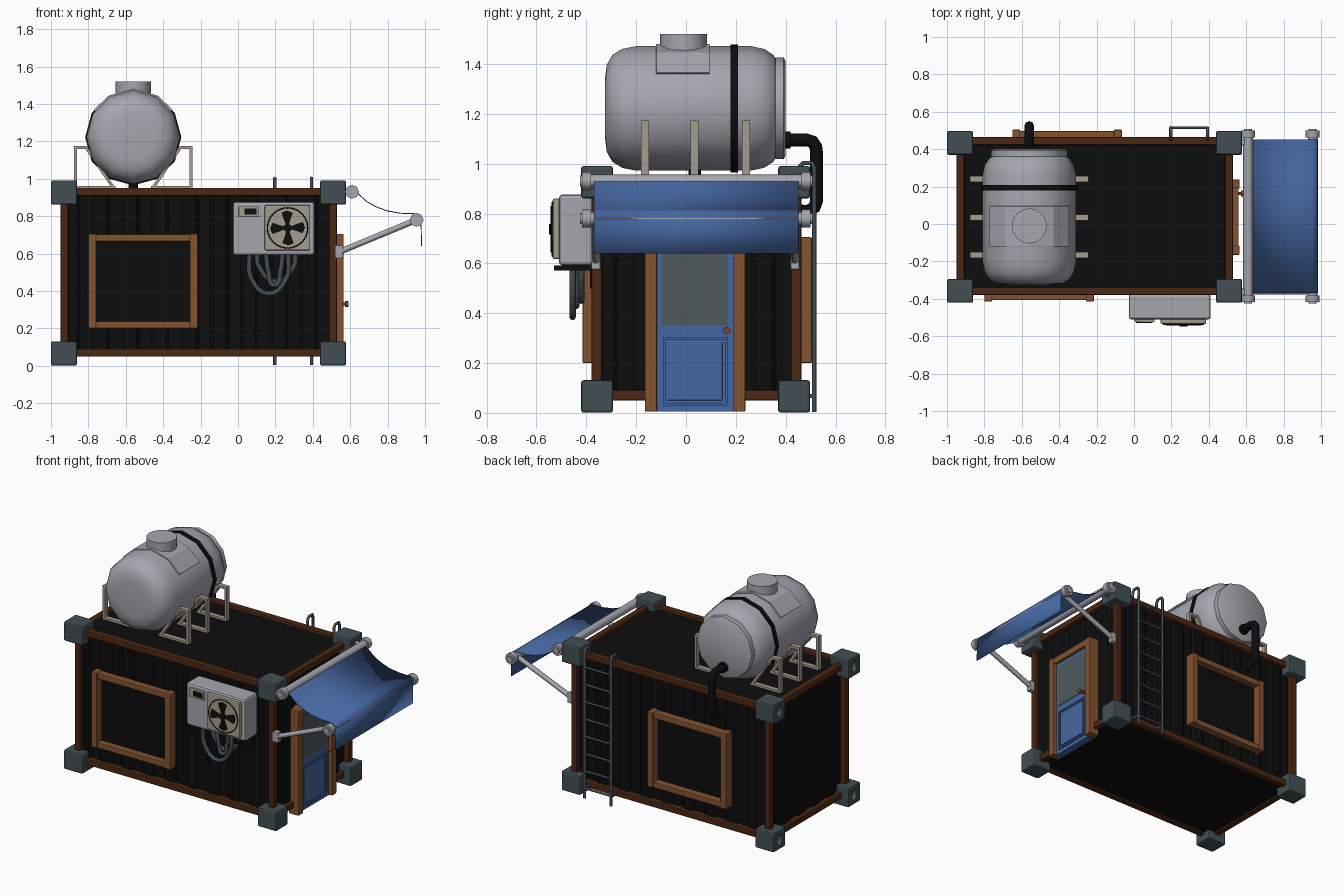
import bpy, bmesh, math
from mathutils import Vector

if "Cube" in bpy.data.objects:
    bpy.data.objects.remove(bpy.data.objects["Cube"])


def mat(name, r, g, b):
    m = bpy.data.materials.new(name)
    m.diffuse_color = (r, g, b, 1)
    m.use_nodes = True
    m.node_tree.nodes["Principled BSDF"].inputs["Base Color"].default_value = m.diffuse_color
    return m


BLACK = mat("black", .004, .004, .004)
RUST = mat("rust brown", .07, .02, .006)
WOOD = mat("wood brown", .23, .085, .03)
STEEL = mat("dark steel", .055, .078, .09)
BLUE = mat("blue", .06, .135, .36)
GREY = mat("light grey", .38, .38, .43)
BEIGE = mat("beige", .37, .34, .27)
GLASS = mat("grey glass", .075, .1, .11)
COPPER = mat("copper", .2, .06, .02)


def finish(name, bm, m, smooth=None, bevel=0):
    bmesh.ops.recalc_face_normals(bm, faces=bm.faces[:])
    me = bpy.data.meshes.new(name)
    bm.to_mesh(me)
    bm.free()
    o = bpy.data.objects.new(name, me)
    bpy.context.collection.objects.link(o)
    me.materials.append(m)
    if bevel:
        b = o.modifiers.new("bevel", "BEVEL")
        b.width, b.segments = bevel, 2
    if smooth:
        bpy.ops.object.select_all(action="DESELECT")
        bpy.context.view_layer.objects.active = o
        o.select_set(True)
        bpy.ops.object.shade_smooth_by_angle(angle=math.radians(smooth))
    return o


def box(name, m, x0, x1, y0, y1, z0, z1, bevel=0):
    bm = bmesh.new()
    bmesh.ops.create_cube(bm, size=1)
    for v in bm.verts:
        v.co = Vector(((x0 + x1) / 2 + v.co.x * (x1 - x0), (y0 + y1) / 2 + v.co.y * (y1 - y0),
                       (z0 + z1) / 2 + v.co.z * (z1 - z0)))
    return finish(name, bm, m, None, bevel)


def rod(name, m, a, b, r, n=12, scale=1):
    a, b = Vector(a), Vector(b)
    bm = bmesh.new()
    bmesh.ops.create_cone(bm, cap_ends=True, segments=n, radius1=r, radius2=r, depth=(b - a).length)
    for v in bm.verts:
        v.co.x *= scale
    q = (b - a).to_track_quat("Z", "Y")
    for v in bm.verts:
        v.co = q @ v.co + (a + b) / 2
    return finish(name, bm, m, 50 if n > 6 else None)


def prism(name, m, pts, d, bevel=0):
    """closed 3D polygon pushed along vector d"""
    bm = bmesh.new()
    f = bm.faces.new([bm.verts.new(p) for p in pts])
    r = bmesh.ops.extrude_face_region(bm, geom=[f])
    bmesh.ops.translate(bm, vec=d, verts=[v for v in r["geom"] if isinstance(v, bmesh.types.BMVert)])
    return finish(name, bm, m, None, bevel)


def tube(name, m, pts, r, smooth=True):
    c = bpy.data.curves.new(name, "CURVE")
    c.dimensions, c.bevel_depth, c.bevel_resolution, c.use_fill_caps = "3D", r, 2, True
    if smooth:
        s = c.splines.new("BEZIER")
        s.bezier_points.add(len(pts) - 1)
        for p, q in zip(s.bezier_points, pts):
            p.co, p.handle_left_type, p.handle_right_type = q, "AUTO", "AUTO"
        s.resolution_u = 6
    else:
        s = c.splines.new("POLY")
        s.points.add(len(pts) - 1)
        for p, q in zip(s.points, pts):
            p.co = (*q, 1)
    o = bpy.data.objects.new(name, c)
    bpy.context.collection.objects.link(o)
    c.materials.append(m)
    bpy.ops.object.select_all(action="DESELECT")
    bpy.context.view_layer.objects.active = o
    o.select_set(True)
    bpy.ops.object.convert(target="MESH")


# corrugated container shell
X0, X1, Y0, Y1, CY = -.925, .505, -.355, .44, .042
plan = []
for a, b, n, k in (((X0, Y0), (X1, Y0), (0, 1), 9), ((X1, Y0), (X1, Y1), (-1, 0), 5),
                   ((X1, Y1), (X0, Y1), (0, -1), 9), ((X0, Y1), (X0, Y0), (1, 0), 5)):
    for i in range(k):
        for t, d in ((0, 0), (.4, 0), (.5, .014), (.9, .014)):
            u = (i + t) / k
            plan.append((a[0] + (b[0] - a[0]) * u + n[0] * d, a[1] + (b[1] - a[1]) * u + n[1] * d, .06))
prism("container_shell", BLACK, plan, (0, 0, .87))

# frame beams and corner fittings
for y in (-.358, .443):
    for z in (.07, .93):
        box("long_beam", RUST, -.93, .52, y - .021, y + .021, z - .021, z + .021, .006)
    for x in (-.928, .508):
        box("corner_post", RUST, x - .021, x + .021, y - .021, y + .021, .05, .95, .006)
for x in (-.928, .508):
    for z in (.07, .93):
        box("cross_beam", RUST, x - .021, x + .021, -.37, .455, z - .021, z + .021, .006)
    s = 1 if x > 0 else -1
    for y in (-.357, .434):
        for z in (.066, .926):
            c = box("corner_fitting", STEEL, x - .07, x + .07, y - .064, y + .064, z - .065, z + .065, .01)
            if x < 0:
                c.location.x = -.002
            h = rod("fitting_hole_cutter", STEEL, (x + s * .04, y, z), (x + s * .1, y, z), .037, 16, .7)
            h.hide_render = True
            h.hide_set(True)
            bo = c.modifiers.new("hole", "BOOLEAN")
            bo.object, bo.operation, bo.solver = h, "DIFFERENCE", "EXACT"

# windows
for x0, ya, yb in ((-.80, -.415, -.35), (-.65, .435, .505)):
    x1 = x0 + .585
    for xa in (x0, x1 - .042):
        box("window_side", WOOD, xa, xa + .042, ya, yb, .2, .705, .005)
    for za in (.2, .665):
        box("window_rail", WOOD, x0 + .04, x1 - .04, ya + .008, yb - .008, za, za + .038, .005)
    yc = -.362 if ya < 0 else .447
    box("window_pane", BLACK, x0 + .03, x1 - .03, yc - .004, yc + .004, .22, .68)

# door
for y in (-.165, .19):
    box("door_jamb", WOOD, .49, .565, y, y + .048, .005, .705, .005)
box("door_head", WOOD, .49, .56, -.12, .195, .66, .705, .005)
box("door_leaf", BLUE, .49, .54, -.118, .191, .005, .66)
box("door_glass", GLASS, .54, .543, -.098, .168, .35, .64)
for y0, y1, z0, z1 in ((-.093, -.083, .03, .305), (.156, .166, .03, .305), (-.093, .166, .03, .04), (-.093, .166, .295, .305)):
    box("door_panel_trim", BLUE, .535, .548, y0, y1, z0, z1)
box("door_panel", BLUE, .535, .546, -.073, .146, .05, .285, .003)
rod("knob_stem", COPPER, (.54, .163, .33), (.575, .163, .33), .007)
rod("door_knob", COPPER, (.573, .163, .33), (.59, .163, .33), .015)

# awning
path = [(.612, .955), (.64, .925), (.69, .88), (.74, .852), (.80, .83), (.87, .818), (.955, .815), (.98, .80), (.984, .64)]
bm = bmesh.new()
rows = [[bm.verts.new((x, y, z)) for y in (-.37, .452)] for x, z in path]
for a, b in zip(rows, rows[1:]):
    bm.faces.new((a[0], b[0], b[1], a[1]))
cloth = finish("awning_cloth", bm, BLUE, 40)
cloth.modifiers.new("thickness", "SOLIDIFY").thickness = .005
for x, z in ((.61, .93), (.955, .78)):
    rod("awning_roller", GREY, (x, -.39, z), (x, .47, z), .026)
    for y in (-.418, .463):
        rod("roller_cap", GREY, (x, y, z), (x, y + .037, z), .037, 8)
        rod("cap_boss", GREY, (x, y - .008, z), (x, y + .045, z), .022, 8)
for y in (-.362, .437):
    rod("awning_arm", GREY, (.545, y, .61), (.955, y, .78), .016, 8)
    box("arm_bracket", GREY, .52, .562, y - .018, y + .018, .575, .645, .005)
    box("roller_bracket", GREY, .53, .61, y - .015, y + .015, .915, .945)

# air conditioner
box("cooler_body", GREY, -.028, .41, -.51, -.375, .592, .876, .014)
box("fan_panel", BEIGE, .142, .386, -.535, -.505, .617, .86, .008)
box("control_panel", BEIGE, .003, .11, -.525, -.505, .795, .852, .005)
box("control_display", BLACK, .035, .1, -.528, -.52, .808, .842)
F = Vector((.265, -.537, .737))
tube("fan_ring", BLACK, [F + Vector((.108 * math.cos(i * math.pi / 12), 0, .108 * math.sin(i * math.pi / 12)))
                         for i in range(25)], .003, False)
rod("fan_hub", BLACK, F, F + Vector((0, -.012, 0)), .022)
for k in range(4):
    pts = []
    for r, a in ((.012, -.5), (.05, -.3), (.085, -.32), (.093, .05), (.088, .38), (.055, .42), (.015, .5)):
        t = a + math.pi * (k + .5) / 2 - .8
        pts.append(F + Vector((r * math.cos(t), 0, r * math.sin(t))))
    prism("fan_blade", BLACK, pts, (0, -.007, 0))
for x in (.01, .34):
    box("cooler_bracket", BLACK, x, x + .035, -.53, -.36, .572, .592)
    box("cooler_bracket_leg", BLACK, x, x + .035, -.385, -.35, .5, .58)
for x0, x1, y, zb in ((.06, .27, -.455, .385), (.10, .31, -.42, .45), (.15, .24, -.44, .43)):
    tube("cooler_hose", STEEL, [(x0, y, .6), (x0 + .012, y, zb + .08), ((x0 + x1) / 2, y, zb),
                                (x1 - .012, y, zb + .08), (x1, y, .6)], .013)

# tank lathed along y
TX, TZ = -.56, 1.222


def ring(name, m, prof, n=12, smooth=40, arc=None):
    bm = bmesh.new()
    rows = []
    for y, r in prof:
        rows.append([bm.verts.new((TX + r * math.sin(2 * math.pi * i / n), y, TZ + r * math.cos(2 * math.pi * i / n)))
                     for i in range(n)])
    for a, b in zip(rows, rows[1:]):
        for i in range(n):
            j = (i + 1) % n
            bm.faces.new((a[i], a[j], b[j], b[i]))
    bm.faces.new(rows[0])
    bm.faces.new(rows[-1])
    return finish(name, bm, m, smooth)


ring("tank", GREY, [(-.325, .12), (-.318, .175), (-.295, .215), (-.255, .239), (-.2, .25), (.26, .25),
                    (.315, .238), (.35, .215), (.365, .19)])
ring("tank_end_flange", GREY, [(.36, .204), (.392, .204), (.4, .19)])
ring("tank_strap", BLACK, [(.178, .257), (.208, .257)])
# saddle plate under the filler, following the top facets of the tank
sad = [(TX + r * math.sin(math.radians(a)), -.12, TZ + r * math.cos(math.radians(a)))
       for r, aa in ((.258, (-56, -30, 0, 30, 56)), (.235, (56, 30, 0, -30, -56))) for a in aa]
prism("filler_saddle", GREY, sad, (0, .215, 0), .003)
rod("filler_cap", GREY, (TX, -.01, 1.42), (TX, -.01, 1.521), .094, 16)
rod("tank_drain", BLACK, (TX, .035, .93), (TX, .035, 1.0), .025)

# tank cradle frames
for y in (-.165, .035, .24):
    for s in (-1, 1):
        P = lambda x, z: (TX + s * x, y - .016, z)
        for q in ([(.302, .945), (.318, .945), (.318, 1.172), (.302, 1.172)],
                  [(.255, 1.158), (.318, 1.158), (.318, 1.174), (.255, 1.174)],
                  [(.245, 1.172), (.265, 1.172), (.115, .95), (.095, .95)],
                  [(.095, .945), (.318, .945), (.318, .96), (.095, .96)]):
            prism("cradle_bar", BEIGE, [P(*p) for p in q], (0, .032, 0))

# overflow pipe
tube("overflow_pipe", BLACK, [(TX, .36, 1.095), (TX, .485, 1.095), (TX, .508, 1.088), (TX, .521, 1.068), (TX, .524, 1.04),
                              (TX, .524, .85), (TX, .515, .825), (TX, .49, .81), (TX, .43, .81)], .026, False)
rod("pipe_collar", BLACK, (TX, .4, 1.095), (TX, .42, 1.095), .034)

# ladder
for x in (.197, .393):
    tube("ladder_rail", STEEL, [(x, .514, .004), (x, .514, .985), (x, .505, 1.003), (x, .47, 1.003),
                                (x, .458, .99), (x, .452, .94)], .009, False)
    box("ladder_mount", STEEL, x - .008, x + .008, .44, .514, .06, .076)
for i in range(8):
    z = .07 + i * .116
    rod("ladder_rung", STEEL, (.197, .514, z), (.393, .514, z), .007, 8)
